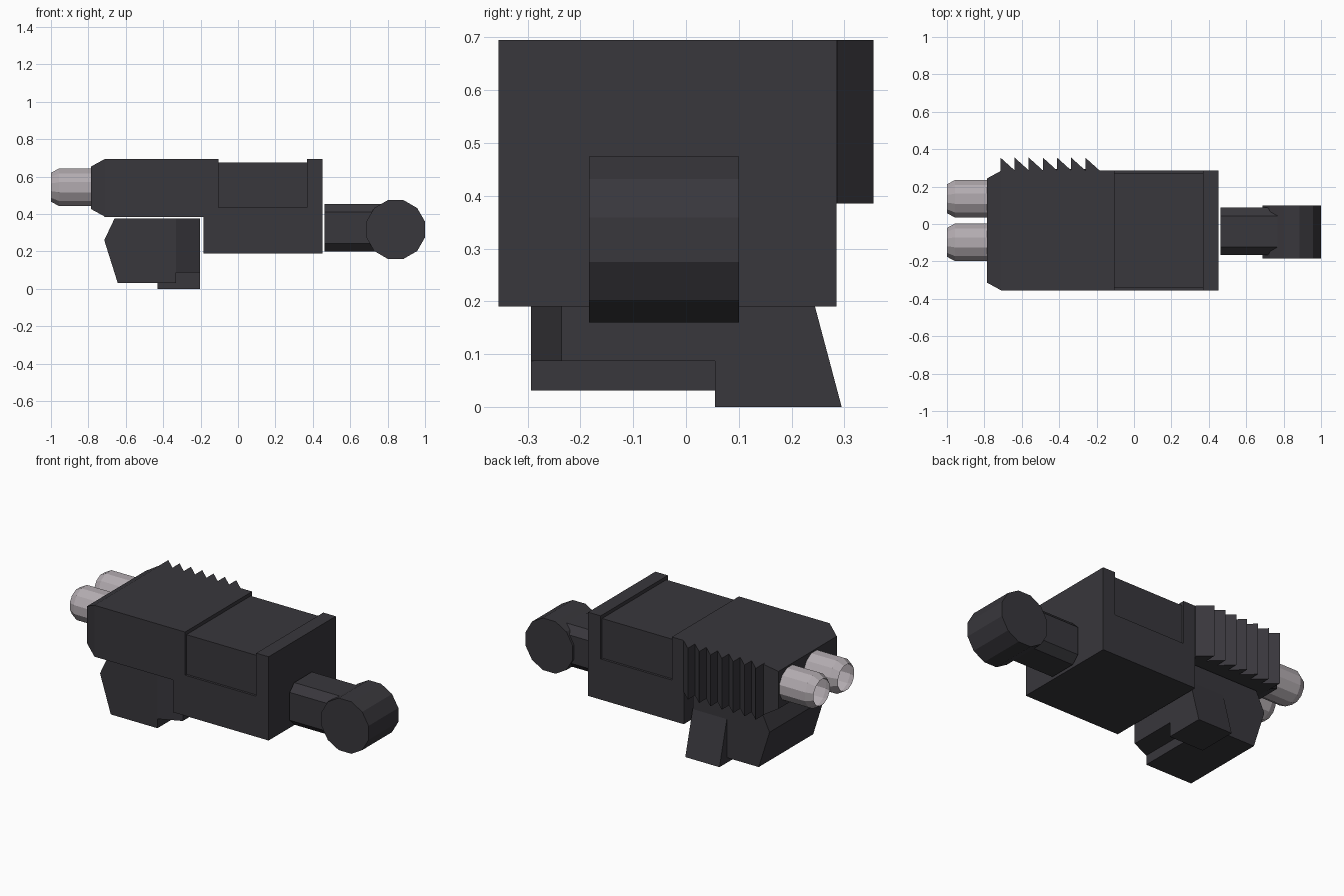
import bpy, bmesh, math
from mathutils import Vector

if "Cube" in bpy.data.objects:
    bpy.data.objects.remove(bpy.data.objects["Cube"])


def material(name, rgb):
    m = bpy.data.materials.new(name)
    m.diffuse_color = (*rgb, 1)
    m.use_nodes = True
    m.node_tree.nodes["Principled BSDF"].inputs["Base Color"].default_value = m.diffuse_color
    return m


DARK = material("dark grey plastic", (0.040, 0.038, 0.045))
METAL = material("pale metal", (0.45, 0.41, 0.435))


def finish(bm, name, mat):
    bmesh.ops.recalc_face_normals(bm, faces=bm.faces)
    me = bpy.data.meshes.new(name)
    bm.to_mesh(me)
    bm.free()
    me.materials.append(mat)
    ob = bpy.data.objects.new(name, me)
    bpy.context.collection.objects.link(ob)
    return ob


def prism(pts, axis, lo, hi):
    """Extrude a 2D outline along x, y or z; the other two axes keep their order."""
    bm = bmesh.new()

    def at(p, d):
        c = list(p)
        c.insert("xyz".index(axis), d)
        return bm.verts.new(c)
    a = [at(p, lo) for p in pts]
    b = [at(p, hi) for p in pts]
    bm.faces.new(a)
    bm.faces.new(b[::-1])
    for i in range(len(pts)):
        j = (i + 1) % len(pts)
        bm.faces.new((a[i], b[i], b[j], a[j]))
    bmesh.ops.recalc_face_normals(bm, faces=bm.faces)
    return bm


MID = -0.035           # centre line of the housing in y
Y0, Y1 = -0.355, 0.285

# Housing: stepped side outline with a tapered nose
bm = prism([(-0.71, 0.385), (-0.185, 0.385), (-0.185, 0.19), (0.453, 0.19),
            (0.453, 0.695), (-0.71, 0.695)], "y", Y0, Y1)
nose = min(bm.faces, key=lambda f: f.calc_center_median().x)
ext = bmesh.ops.extrude_face_region(bm, geom=[nose])["geom"]
for v in (g for g in ext if isinstance(g, bmesh.types.BMVert)):
    v.co.x = -0.787
    v.co.y += 0.042 if v.co.y < MID else -0.042
    v.co.z += 0.042 if v.co.z < 0.54 else -0.042
if nose.is_valid:
    bm.faces.remove(nose)
housing = finish(bm, "housing", DARK)

# Shallow recess wrapping over the sides and top of the housing
cutter = finish(prism([(-0.5, 0.435), (-0.341, 0.435), (-0.341, 0.674), (0.271, 0.674),
                       (0.271, 0.435), (0.5, 0.435), (0.5, 0.9), (-0.5, 0.9)],
                      "x", -0.105, 0.37), "recess_cutter", DARK)
cutter.hide_render = True
cutter.hide_viewport = True
mod = housing.modifiers.new("recess", "BOOLEAN")
mod.operation = "DIFFERENCE"
mod.solver = "EXACT"
mod.object = cutter

# Saw-tooth grip along the back of the nose
N, X0, X1 = 7, -0.714, -0.185
pitch = (X1 - X0) / N
saw = [(X0, 0.27)]
for i in range(N):
    x = X0 + i * pitch
    saw += [(x, 0.355), (x + pitch, Y1 + 0.002)]
saw.append((X1, 0.27))
finish(prism(saw, "z", 0.385, 0.695), "grip_teeth", DARK)

# Two hollow prongs with tapered tips
SIDES = 12
for name, cy in (("front_prong", -0.098), ("back_prong", 0.135)):
    bm = bmesh.new()
    rings = []
    for x, r in ((-0.78, 0.1), (-0.958, 0.1), (-1.0, 0.077)):
        r /= math.cos(math.pi / SIDES)
        angles = [(k + 0.5) * 2 * math.pi / SIDES for k in range(SIDES)]
        rings.append([bm.verts.new((x, cy + r * math.cos(a), 0.543 + r * math.sin(a)))
                      for a in angles])
    for a, b in zip(rings, rings[1:]):
        for k in range(SIDES):
            j = (k + 1) % SIDES
            bm.faces.new((a[k], a[j], b[j], b[k]))
    finish(bm, name, METAL)

# Latch block under the nose, with a chamfered front corner and a notch below
latch = finish(prism([(-0.66, 0.376), (-0.715, 0.26), (-0.643, 0.031), (-0.332, 0.031),
                      (-0.332, 0.087), (-0.203, 0.087), (-0.203, 0.376)],
                     "y", -0.294, 0.225), "latch_block", DARK)
for v in latch.data.vertices:
    if v.co.x > -0.25 and v.co.y < 0:
        v.co.y = -0.236
# split the bent front face along the chamfer
bm = bmesh.new()
bm.from_mesh(latch.data)
bmesh.ops.delete(bm, geom=[f for f in bm.faces if len(f.verts) == 7
                           and f.calc_center_median().y < 0], context="FACES_ONLY")
bmesh.ops.bisect_plane(bm, geom=bm.verts[:] + bm.edges[:] + bm.faces[:],
                       plane_co=(-0.332, 0, 0), plane_no=(1, 0, 0), dist=1e-5)
for v in bm.verts:
    if abs(v.co.x + 0.332) < 1e-3 and v.co.z > 0.3 and v.co.y < 0:
        v.co.y = -0.294
front = [v for v in bm.verts if v.co.y < 0]


def pick(x, z):
    return min(front, key=lambda v: (v.co.x - x) ** 2 + (v.co.z - z) ** 2)


bm.faces.new([pick(*p) for p in ((-0.66, 0.376), (-0.715, 0.26), (-0.643, 0.031),
                                 (-0.332, 0.031), (-0.332, 0.087), (-0.332, 0.376))])
bm.faces.new([pick(*p) for p in ((-0.332, 0.376), (-0.332, 0.087), (-0.203, 0.087),
                                 (-0.203, 0.376))])
bmesh.ops.recalc_face_normals(bm, faces=bm.faces)
bm.to_mesh(latch.data)
bm.free()

# Thumb tab with a sloping back
finish(prism([(0.055, 0), (0.295, 0), (0.195, 0.376), (0.055, 0.376)],
             "x", -0.43, -0.202), "thumb_tab", DARK)

# Chamfered neck behind the housing
h, c = 0.127, 0.043
neck = [(h, h - c), (h - c, h), (c - h, h), (-h, h - c),
        (-h, c - h), (c - h, -h), (h - c, -h), (h, c - h)]
finish(prism([(y - 0.04, z + 0.327) for y, z in neck], "x", 0.462, 0.8), "neck", DARK)

# Twelve-sided cross barrel at the end
R = 0.157 / math.cos(math.pi / 12)
ring = [(0.843 + R * math.cos((k + 0.5) * math.pi / 6),
         0.317 + R * math.sin((k + 0.5) * math.pi / 6)) for k in range(12)]
finish(prism(ring, "y", -0.184, 0.1), "end_barrel", DARK)
